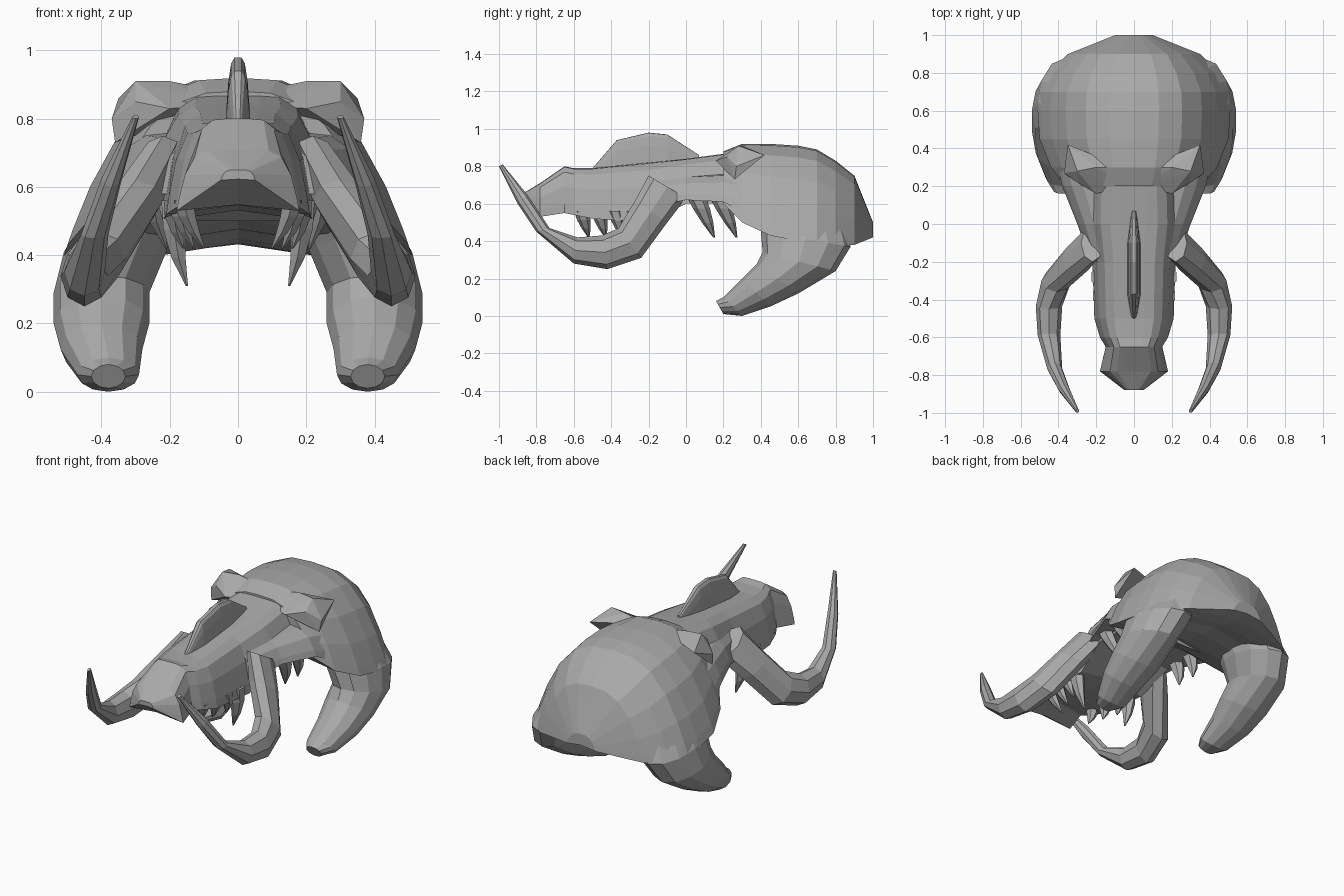
import bpy, bmesh, math
from mathutils import Vector

cube = bpy.data.objects.get("Cube")
if cube:
    bpy.data.objects.remove(cube, do_unlink=True)

bone = bpy.data.materials.new("grey_bone")
bone.use_nodes = True
grey = (.4, .4, .4, 1)
bone.diffuse_color = grey
bone.node_tree.nodes["Principled BSDF"].inputs["Base Color"].default_value = grey


def finish(bm, name, mirror=False):
    """Turn a bmesh into a named object, optionally mirrored to both sides."""
    bmesh.ops.recalc_face_normals(bm, faces=bm.faces)
    mesh = bpy.data.meshes.new(name)
    bm.to_mesh(mesh)
    bm.free()
    mesh.materials.append(bone)
    part = bpy.data.objects.new(name, mesh)
    bpy.context.collection.objects.link(part)
    if mirror:
        part.modifiers.new("both_sides", 'MIRROR').use_axis = (True, False, False)


def loft(name, rings, mirror=False):
    """Skin a list of closed rings and cap both ends."""
    bm = bmesh.new()
    loops = [[bm.verts.new(point) for point in ring] for ring in rings]
    count = len(loops[0])
    for near, far in zip(loops, loops[1:]):
        for i in range(count):
            j = (i + 1) % count
            bm.faces.new((near[i], near[j], far[j], far[i]))
    bm.faces.new(loops[0])
    bm.faces.new(loops[-1])
    finish(bm, name, mirror)


def shell(name, power, arch, stations, steps=6):
    """Symmetric vault; a higher power gives squarer shoulders.
    Stations are (y, half width, top, bottom)."""
    across = [math.sin(math.pi / 2 * k / steps) for k in range(steps + 1)]
    half = [(u, 1 - u ** power) for u in across] + [(0, arch)]
    outline = half + [(-u, v) for u, v in half[-2:0:-1]]
    loft(name, [[(u * width, y, low + v * (high - low)) for u, v in outline]
                for y, width, high, low in stations])


def curl(name, rings, sides=8):
    """Mirrored limb; rings are (x, half width, outer y, outer z, inner y, inner z)."""
    loops = []
    for x, width, outer_y, outer_z, inner_y, inner_z in rings:
        outer = Vector((x, outer_y, outer_z))
        inner = Vector((x, inner_y, inner_z))
        middle, arm = (outer + inner) / 2, (outer - inner) / 2
        side = Vector((width, 0, 0))
        angles = [math.tau * k / sides for k in range(sides)]
        loops.append([middle + arm * math.cos(a) + side * math.sin(a) for a in angles])
    loft(name, loops, True)


def tooth(name, root, tip, radius, steps=3):
    """Tapered tooth that bows slightly outward."""
    root, tip = Vector(root), Vector(tip)
    rings = []
    for k in range(steps + 1):
        t = k / steps
        size = radius * (1 - .9 * t * t)
        centre = root.lerp(tip, t)
        bow = radius * t * (1 - t)
        rings.append((centre.x + bow, size * .8, centre.y - size, centre.z,
                      centre.y + size, centre.z))
    curl(name, rings, sides=6)


# Domed braincase, flaring towards its lower rim
shell("cranium", power=3, arch=.15, stations=[
    (.2, .36, .88, .6), (.3, .44, .92, .5), (.45, .5, .92, .43), (.6, .51, .91, .4),
    (.7, .5, .89, .4), (.8, .45, .83, .38), (.9, .35, .75, .38), (1, .1, .5, .42)])

# Long face and flared snout
shell("face", power=6, arch=.1, stations=[
    (-.88, .05, .65, .62), (-.78, .18, .71, .53), (-.65, .15, .8, .55),
    (-.6, .18, .79, .54), (-.5, .21, .79, .52), (-.2, .22, .82, .5),
    (0, .25, .84, .6), (.3, .24, .88, .6)])

# Broad cheeks running from the tusk roots back to the braincase
shell("cheeks", power=8, arch=0, stations=[
    (-.2, .23, .74, .58), (0, .3, .75, .62), (.2, .38, .76, .61), (.4, .43, .76, .5)])

# Thin fin along the snout
shell("crest", power=4, arch=0, stations=[
    (-.5, .02, .79, .7), (-.37, .04, .94, .7), (-.2, .04, .98, .7),
    (-.1, .04, .97, .7), (.07, .02, .86, .7)])

# Rear lobes curling down and forward
curl("rear_lobe", sides=12, rings=[
    (.24, .1, .8, .68, .4, .7), (.36, .15, .88, .37, .4, .45),
    (.4, .14, .8, .24, .41, .34), (.4, .14, .6, .12, .38, .28),
    (.4, .12, .45, .05, .3, .2), (.38, .09, .3, 0, .2, .1),
    (.38, .05, .2, .01, .16, .08)])

# Sweeping tusks
curl("tusk", rings=[
    (.22, .06, 0, .63, -.2, .75), (.3, .08, -.1, .5, -.27, .62),
    (.41, .08, -.24, .31, -.36, .47), (.45, .07, -.42, .25, -.45, .43),
    (.45, .06, -.6, .28, -.58, .42), (.42, .04, -.8, .45, -.73, .47),
    (.37, .03, -.9, .6, -.85, .65), (.3, .01, -1, .8, -.98, .81)])

# Heavy brows over the eye sockets
brow = bmesh.new()
for corner in [(.05, .2, .84), (.05, .3, .88), (.2, .16, .83), (.2, .3, .91),
               (.3, .22, .85), (.3, .28, .91), (.37, .27, .8), (.36, .26, .73),
               (.35, .42, .86)]:
    brow.verts.new(corner)
bmesh.ops.convex_hull(brow, input=brow.verts)
finish(brow, "brow", mirror=True)

# Fangs, small front teeth and rear teeth
tooth("fang", root=(.19, -.28, .56), tip=(.15, -.26, .31), radius=.05)
for i in range(3):
    y, inset = i * .09 - .56, i * .03
    tooth("front_tooth", (.16 + inset / 2, y, .56), (.1 + inset, y + .04, .42), radius=.04)
for i in range(2):
    y = .05 + i * .12
    tooth("rear_tooth", (.26, y, .65), (.21, y + .1, .42), radius=.05)
